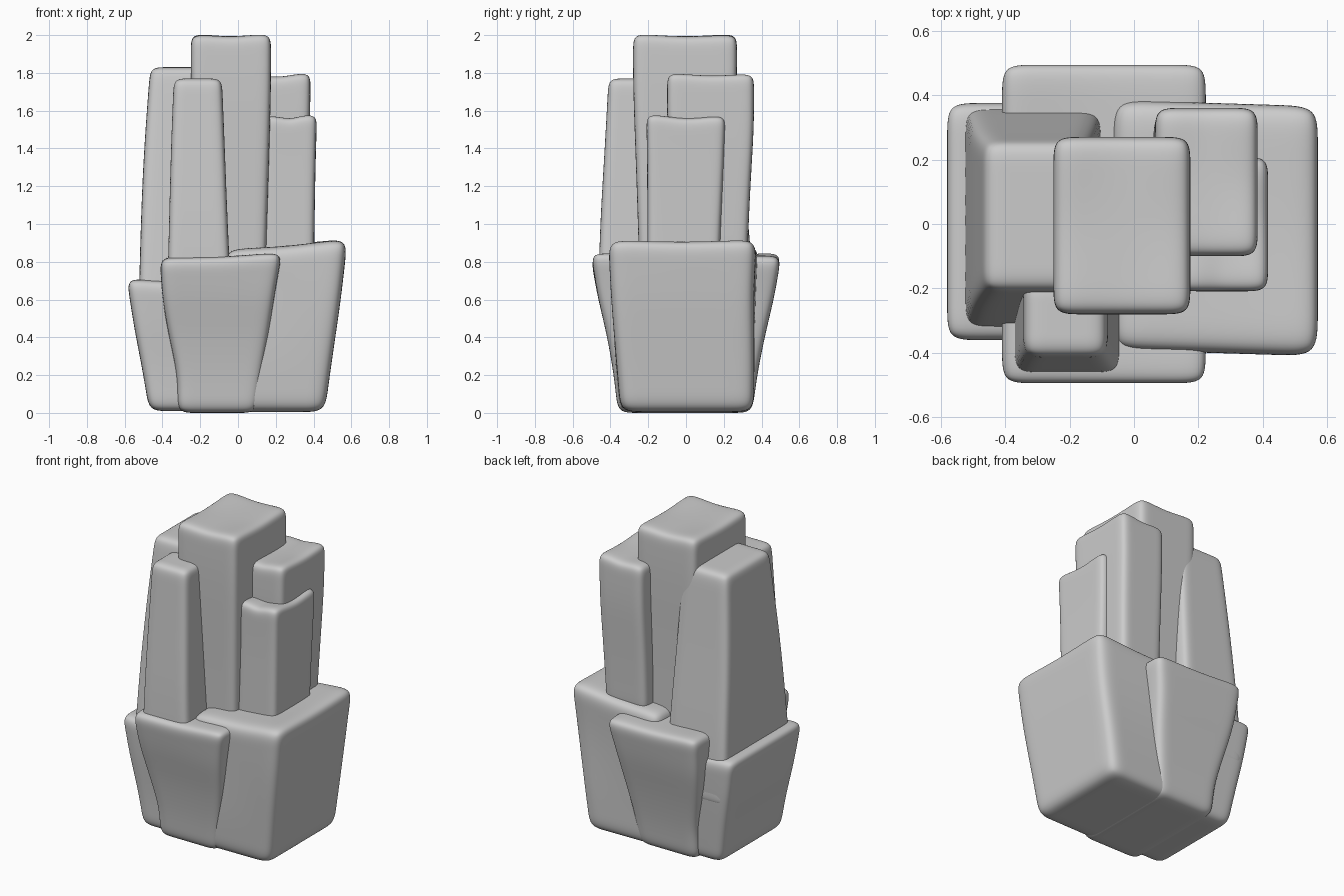
import bpy


def section(rows, z):
    """Interpolate the rectangle x0, x1, y0, y1 at height z."""
    for a, b in zip(rows, rows[1:]):
        if z <= b[0]:
            t = (z - a[0]) / (b[0] - a[0])
            return [p + (q - p) * t for p, q in zip(a[1:], b[1:])]
    return rows[-1][1:]


def rock(name, rows, r=0.09, tops=(0, 0, 0, 0), dent=0.0, ripple=0.0):
    """Rounded block: rows are (z, x0, x1, y0, y1); tops are corner height offsets."""
    z0, z1 = rows[0][0], rows[-1][0]
    zs = [z0, z0 + r] + [q[0] for q in rows[1:-1]] + [z1 - r, z1]
    n = len(zs) - 1
    verts, index, faces = [], {}, []
    for k, z in enumerate(zs):
        x0, x1, y0, y1 = section(rows, z)
        xs = [x0, x0 + r, (x0 + x1) / 2, x1 - r, x1]
        ys = [y0, y0 + r, (y0 + y1) / 2, y1 - r, y1]
        for i in range(5):
            for j in range(5):
                if 0 < i < 4 and 0 < j < 4 and 0 < k < n:
                    continue
                u, v = (xs[i] - x0) / (x1 - x0), (ys[j] - y0) / (y1 - y0)
                a, b, c, d = tops
                lift = (a * (1 - u) + b * u) * (1 - v) + (c * (1 - u) + d * u) * v
                if i == 2 or j == 2:
                    lift -= dent
                x, y = xs[i], ys[j]
                if j in (0, 4):
                    y += ripple * (u - 0.5) * (1 if k > n / 2 else -0.5)
                index[i, j, k] = len(verts)
                verts.append((x, y, z + lift * (k >= n - 1)))

    def quad(*keys):
        faces.append([index[q] for q in keys])

    for i in range(4):
        for j in range(4):
            quad((i, j, 0), (i, j + 1, 0), (i + 1, j + 1, 0), (i + 1, j, 0))
            quad((i, j, n), (i + 1, j, n), (i + 1, j + 1, n), (i, j + 1, n))
        for k in range(n):
            quad((i, 0, k), (i + 1, 0, k), (i + 1, 0, k + 1), (i, 0, k + 1))
            quad((i, 4, k), (i, 4, k + 1), (i + 1, 4, k + 1), (i + 1, 4, k))
            quad((0, i, k), (0, i, k + 1), (0, i + 1, k + 1), (0, i + 1, k))
            quad((4, i, k), (4, i + 1, k), (4, i + 1, k + 1), (4, i, k + 1))
    mesh = bpy.data.meshes.new(name)
    mesh.from_pydata(verts, [], faces)
    mesh.shade_smooth()
    ob = bpy.data.objects.new(name, mesh)
    bpy.context.collection.objects.link(ob)
    sub = ob.modifiers.new("rounding", "SUBSURF")
    sub.levels = sub.render_levels = 3


# Tall pillars
rock("centre_pillar", [(0.5, -0.22, 0.14, -0.24, 0.24), (1.2, -0.23, 0.16, -0.26, 0.25),
                       (1.7, -0.25, 0.175, -0.28, 0.27), (2.0, -0.25, 0.175, -0.28, 0.27)],
     r=0.085, tops=(0.0, 0.005, 0.005, 0.0), dent=0.012)
rock("left_pillar", [(0.4, -0.53, -0.1, -0.34, 0.37), (0.8, -0.52, -0.1, -0.31, 0.35),
                     (1.3, -0.505, -0.12, -0.26, 0.30), (1.83, -0.465, -0.14, -0.205, 0.255)],
     r=0.085)
rock("front_pillar", [(0.6, -0.375, -0.035, -0.465, -0.17), (1.0, -0.365, -0.055, -0.455, -0.17),
                      (1.4, -0.355, -0.07, -0.43, -0.17), (1.77, -0.34, -0.085, -0.41, -0.17)],
     r=0.08)
rock("back_right_pillar", [(0.83, 0.06, 0.355, -0.06, 0.325), (1.2, 0.06, 0.37, -0.08, 0.34),
                           (1.5, 0.065, 0.38, -0.1, 0.36), (1.79, 0.065, 0.385, -0.1, 0.36)],
     r=0.08, tops=(-0.01, 0.01, -0.01, 0.005), dent=0.012)
rock("right_pillar", [(0.6, 0.1, 0.4, -0.205, 0.17), (1.0, 0.12, 0.405, -0.205, 0.185),
                      (1.3, 0.13, 0.41, -0.205, 0.2), (1.57, 0.13, 0.418, -0.21, 0.21)],
     r=0.075, tops=(0, 0.01, 0, 0), dent=0.02)

# Low base boulders, flaring towards the top
rock("right_base", [(0.005, -0.05, 0.46, -0.35, 0.355), (0.3, -0.05, 0.5, -0.375, 0.36),
                    (0.6, -0.06, 0.545, -0.39, 0.365), (0.9, -0.07, 0.58, -0.405, 0.38)],
     r=0.12, tops=(-0.04, 0.02, -0.02, 0.02), dent=0.01, ripple=-0.02)
rock("middle_base", [(0.0, -0.32, 0.1, -0.36, 0.35), (0.22, -0.325, 0.13, -0.385, 0.38),
                     (0.42, -0.37, 0.165, -0.42, 0.42), (0.6, -0.4, 0.19, -0.465, 0.465),
                     (0.83, -0.415, 0.235, -0.505, 0.505)],
     r=0.1, tops=(-0.01, 0.02, 0.02, 0.0), dent=0.01)
rock("left_base", [(0.01, -0.47, -0.05, -0.32, 0.32), (0.25, -0.51, -0.05, -0.33, 0.345),
                   (0.45, -0.55, -0.05, -0.35, 0.365), (0.7, -0.59, -0.05, -0.365, 0.38)],
     r=0.1, tops=(0.01, -0.02, 0.01, -0.02))
